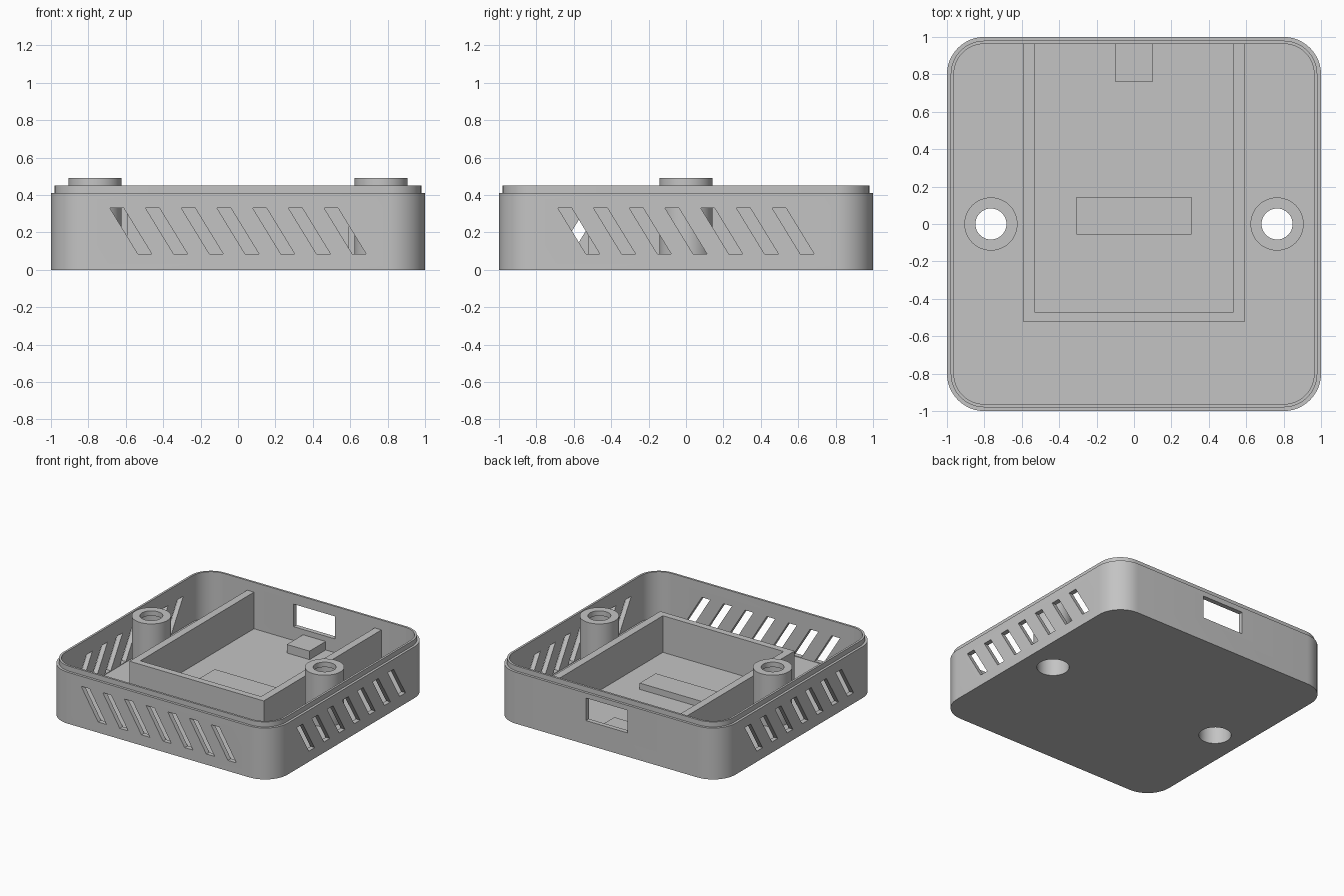
import bpy, bmesh, math
from mathutils import Matrix, Vector

if "Cube" in bpy.data.objects:
    bpy.data.objects.remove(bpy.data.objects["Cube"])

grey = bpy.data.materials.new("light_grey_plastic")
grey.diffuse_color = (0.55, 0.55, 0.55, 1)
grey.use_nodes = True
grey.node_tree.nodes["Principled BSDF"].inputs["Base Color"].default_value = grey.diffuse_color

FLOOR = 0.08
WALL = 0.963          # inner wall half-width
BOSS_X = 0.765
BORE = 0.117


def rounded_square(half, radius, seg=12):
    pts = []
    for k, (sx, sy) in enumerate([(1, 1), (-1, 1), (-1, -1), (1, -1)]):
        for i in range(seg + 1):
            a = math.radians(90 * k + 90 * i / seg)
            pts.append((sx * (half - radius) + radius * math.cos(a),
                        sy * (half - radius) + radius * math.sin(a)))
    return pts


def circle(r, cx=0, n=48):
    return [(cx + r * math.cos(2 * math.pi * i / n), r * math.sin(2 * math.pi * i / n))
            for i in range(n)]


def loft(bm, rings, cap=True):
    """Skin a list of (outline, z) rings, optionally capping both ends."""
    loops = [[bm.verts.new((x, y, z)) for x, y in pts] for pts, z in rings]
    n = len(loops[0])
    for a, b in zip(loops, loops[1:]):
        for i in range(n):
            j = (i + 1) % n
            bm.faces.new((a[i], a[j], b[j], b[i]))
    if cap:
        bm.faces.new(loops[0][::-1])
        bm.faces.new(loops[-1])


def prism(bm, pts, z0, z1):
    loft(bm, [(pts, z0), (pts, z1)])


def rect(x0, x1, y0, y1):
    return [(x0, y0), (x1, y0), (x1, y1), (x0, y1)]


def finish(name, bm):
    bmesh.ops.recalc_face_normals(bm, faces=bm.faces)
    mesh = bpy.data.meshes.new(name)
    bm.to_mesh(mesh)
    bm.free()
    mesh.materials.append(grey)
    ob = bpy.data.objects.new(name, mesh)
    bpy.context.collection.objects.link(ob)
    return ob


def smooth(ob):
    bpy.ops.object.select_all(action='DESELECT')
    ob.select_set(True)
    bpy.context.view_layer.objects.active = ob
    bpy.ops.object.shade_smooth_by_angle(angle=math.radians(30))


# Tray: outer wall, stepped lip, inner wall and floor
bm = bmesh.new()
outer, lip, inner = (rounded_square(1, 0.2), rounded_square(0.98, 0.18),
                     rounded_square(WALL, 0.163))
loft(bm, [(outer, 0), (outer, 0.41), (lip, 0.41), (lip, 0.45), (inner, 0.45), (inner, FLOOR)])
tray = finish("tray", bm)

# Cutter: slanted vents on three sides, rear port, screw holes
bm = bmesh.new()
for turn in (-90, 0, 90):
    rot = Matrix.Rotation(math.radians(turn), 4, 'Z')
    for i in range(-3, 4):
        c = i * 0.191
        section = [(c - 0.112, 0.33), (c - 0.038, 0.33), (c + 0.112, 0.085), (c + 0.038, 0.085)]
        near, far = ([bm.verts.new(rot @ Vector((x, y, z))) for x, z in section]
                     for y in (-1.1, -0.92))
        bm.faces.new(near)
        bm.faces.new(far[::-1])
        for a in range(4):
            b = (a + 1) % 4
            bm.faces.new((near[a], far[a], far[b], near[b]))
prism(bm, rect(-0.183, 0.183, 0.9, 1.1), 0.19, 0.37)
for s in (-1, 1):
    prism(bm, circle(BORE, s * BOSS_X), -0.1, 0.2)
cutter = finish("opening_cutter", bm)
cutter.hide_render = True

mod = tray.modifiers.new("openings", 'BOOLEAN')
mod.operation = 'DIFFERENCE'
mod.solver = 'EXACT'
mod.object = cutter
bpy.context.view_layer.objects.active = tray
bpy.ops.object.modifier_apply(modifier=mod.name)
bpy.data.objects.remove(cutter)
smooth(tray)

# Screw bosses: wide bore from below, narrow hole through the top
for side, s in (("left", -1), ("right", 1)):
    bm = bmesh.new()
    profile = [(0.142, FLOOR), (0.142, 0.49), (0.083, 0.49), (0.083, 0.45),
               (BORE, 0.45), (BORE, FLOOR)]
    loft(bm, [(circle(r, s * BOSS_X), z) for r, z in profile], cap=False)
    smooth(finish(side + "_screw_boss", bm))

# U-shaped bay wall open to the rear
bm = bmesh.new()
prism(bm, [(-0.593, WALL), (-0.593, -0.522), (0.593, -0.522), (0.593, WALL),
           (0.533, WALL), (0.533, -0.47), (-0.533, -0.47), (-0.533, WALL)], FLOOR, 0.372)
finish("bay_wall", bm)

# Support block below the port and raised floor pad
bm = bmesh.new()
prism(bm, rect(-0.1, 0.1, 0.76, WALL), FLOOR, 0.148)
finish("port_support", bm)
bm = bmesh.new()
prism(bm, rect(-0.307, 0.307, -0.057, 0.145), FLOOR, 0.13)
finish("floor_pad", bm)
